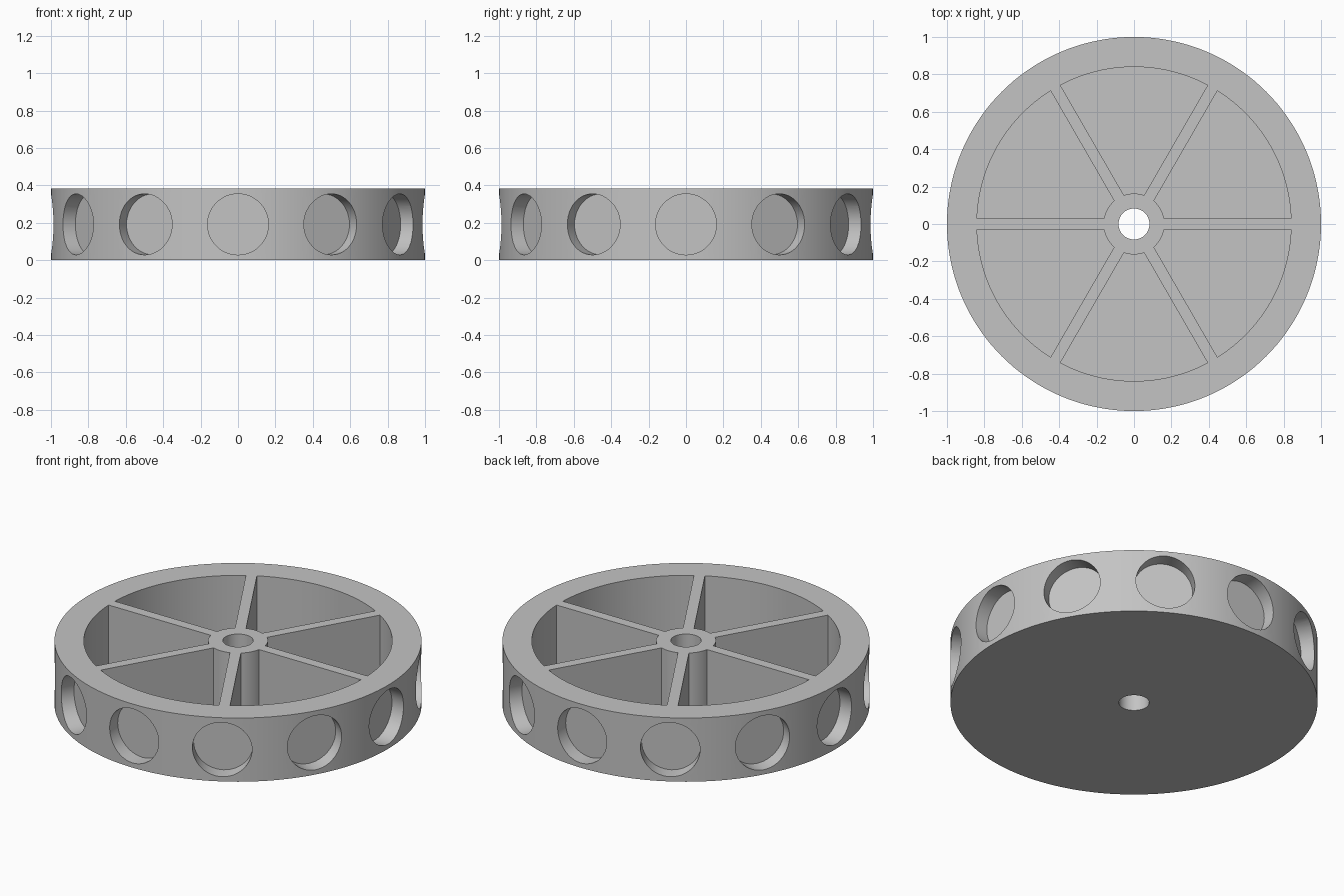
import bpy
import bmesh
from math import asin, cos, sin, pi, radians
from mathutils import Matrix, Vector

RADIUS, HEIGHT = 1.0, 0.383
POCKET_R, HUB_R, AXLE_R = 0.84, 0.163, 0.083
SPOKE_HALF, FLOOR = 0.03, 0.02
DIMPLE_R, DIMPLE_FLOOR = 0.163, 0.91

cube = bpy.data.objects.get("Cube")
if cube:
    bpy.data.objects.remove(cube, do_unlink=True)

grey = bpy.data.materials.new("light grey")
grey.use_nodes = True
colour = (0.55, 0.55, 0.55, 1)
grey.diffuse_color = colour
grey.node_tree.nodes["Principled BSDF"].inputs["Base Color"].default_value = colour


def make_object(name, bm):
    bmesh.ops.recalc_face_normals(bm, faces=bm.faces)
    mesh = bpy.data.meshes.new(name)
    bm.to_mesh(mesh)
    bm.free()
    mesh.materials.append(grey)
    obj = bpy.data.objects.new(name, mesh)
    bpy.context.collection.objects.link(obj)
    return obj


def add_cylinder(bm, radius, depth, segments, matrix):
    bmesh.ops.create_cone(bm, cap_ends=True, segments=segments, radius1=radius,
                          radius2=radius, depth=depth, matrix=matrix)


def arc(radius, start, end, steps):
    return [(radius * cos(start + (end - start) * i / steps),
             radius * sin(start + (end - start) * i / steps))
            for i in range(steps + 1)]


def add_pocket(bm, angle):
    # Sector between two spokes: rim arc, then hub arc back again
    outer, inner = asin(SPOKE_HALF / POCKET_R), asin(SPOKE_HALF / HUB_R)
    sector = radians(60)
    points = (arc(POCKET_R, angle + outer, angle + sector - outer, 24)
              + arc(HUB_R, angle + sector - inner, angle + inner, 8))
    face = bm.faces.new([bm.verts.new((x, y, FLOOR)) for x, y in points])
    extruded = bmesh.ops.extrude_face_region(bm, geom=[face])["geom"]
    top = [v for v in extruded if isinstance(v, bmesh.types.BMVert)]
    bmesh.ops.translate(bm, verts=top, vec=Vector((0, 0, HEIGHT)))


# Solid wheel disc
bm = bmesh.new()
add_cylinder(bm, RADIUS, HEIGHT, 144, Matrix.Translation((0, 0, HEIGHT / 2)))
wheel = make_object("spoked_wheel", bm)

# Cutter for the six pockets, which leaves rim, spokes, hub and floor
bm = bmesh.new()
for i in range(6):
    add_pocket(bm, i * pi / 3)
pockets = make_object("pocket_cutter", bm)

# Cutter for the axle hole
bm = bmesh.new()
add_cylinder(bm, AXLE_R, 1, 48, Matrix.Translation((0, 0, HEIGHT / 2)))
axle = make_object("axle_cutter", bm)

# Cutter for the twelve flat-bottomed holes around the rim
bm = bmesh.new()
depth = 0.2
for i in range(12):
    add_cylinder(bm, DIMPLE_R, depth, 48,
                 Matrix.Rotation(i * pi / 6, 4, "Z")
                 @ Matrix.Translation((DIMPLE_FLOOR + depth / 2, 0, HEIGHT / 2))
                 @ Matrix.Rotation(pi / 2, 4, "Y"))
dimples = make_object("rim_hole_cutter", bm)

# Apply the cuts
bpy.ops.object.select_all(action="DESELECT")
wheel.select_set(True)
bpy.context.view_layer.objects.active = wheel
for cutter in (pockets, axle, dimples):
    cutter.hide_render = True
    cut = wheel.modifiers.new(cutter.name, "BOOLEAN")
    cut.operation = "DIFFERENCE"
    cut.solver = "EXACT"
    cut.object = cutter
    bpy.ops.object.modifier_apply(modifier=cut.name)
    bpy.data.objects.remove(cutter, do_unlink=True)

bpy.ops.object.shade_smooth_by_angle(angle=radians(30))
